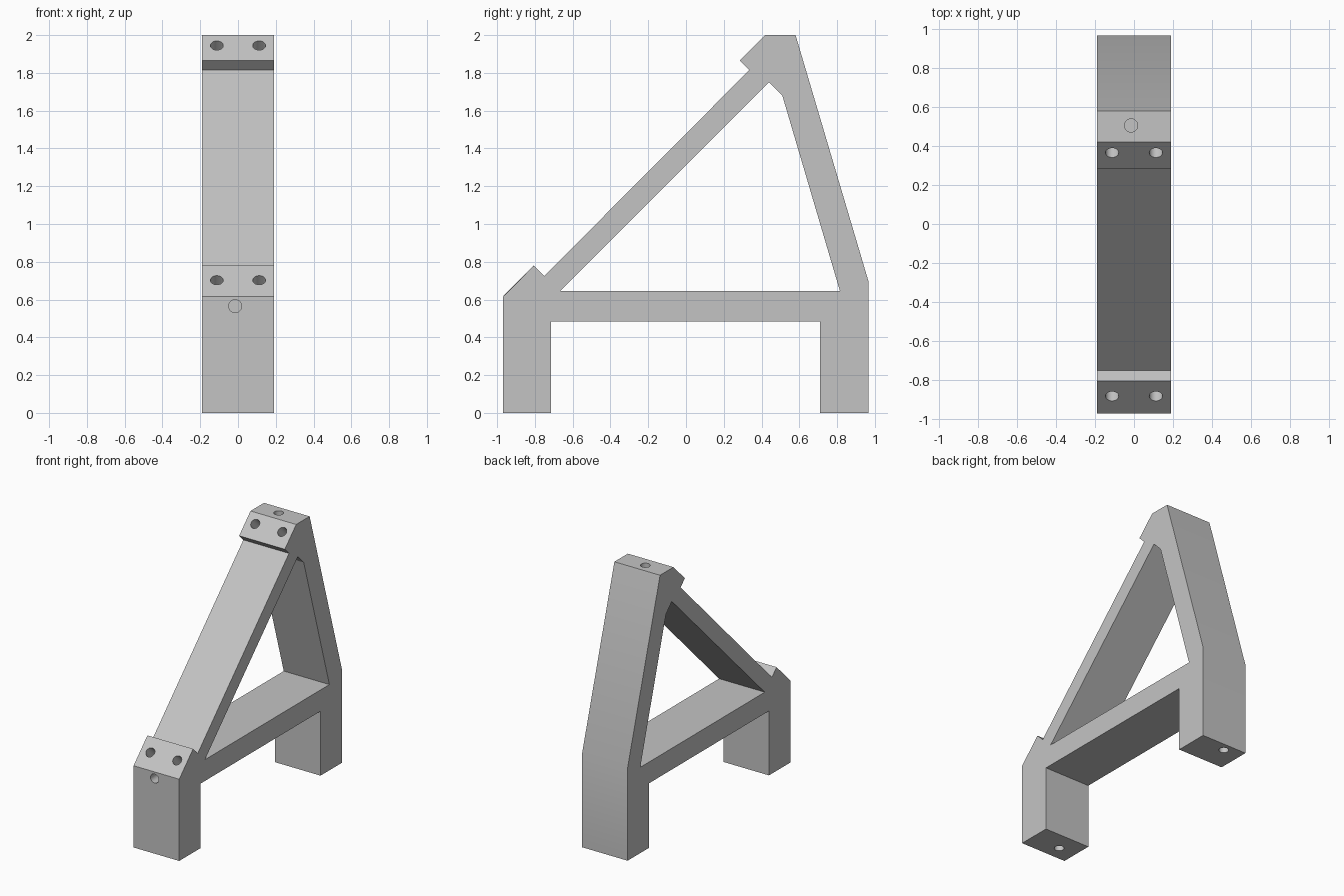
import bpy, bmesh
from mathutils import Vector

default = bpy.data.objects.get("Cube")
if default:
    bpy.data.objects.remove(default, do_unlink=True)

HALF_WIDTH = 0.19
BORE_RADIUS = 0.034

grey = bpy.data.materials.new("plain grey")
grey.use_nodes = True
grey.diffuse_color = (0.55, 0.55, 0.55, 1)
grey.node_tree.nodes["Principled BSDF"].inputs["Base Color"].default_value = (0.55, 0.55, 0.55, 1)


def extruded_profile(name, points, half):
    """Extrude a (y, z) outline along x, symmetric about x = 0."""
    bm = bmesh.new()
    face = bm.faces.new([bm.verts.new((-half, y, z)) for y, z in points])
    result = bmesh.ops.extrude_face_region(bm, geom=[face])
    moved = [v for v in result["geom"] if isinstance(v, bmesh.types.BMVert)]
    bmesh.ops.translate(bm, verts=moved, vec=(2 * half, 0, 0))
    bmesh.ops.recalc_face_normals(bm, faces=bm.faces)
    return add_object(name, bm)


def add_object(name, bm):
    mesh = bpy.data.meshes.new(name)
    bm.to_mesh(mesh)
    bm.free()
    mesh.materials.append(grey)
    obj = bpy.data.objects.new(name, mesh)
    bpy.context.collection.objects.link(obj)
    return obj


def bore(name, position, outward, depth):
    """Cylindrical cutter entering a surface at position, against outward."""
    bm = bmesh.new()
    bmesh.ops.create_cone(bm, cap_ends=True, segments=32, radius1=BORE_RADIUS,
                          radius2=BORE_RADIUS, depth=2 * depth)
    obj = add_object(name, bm)
    obj.location = position
    obj.rotation_mode = "QUATERNION"
    obj.rotation_quaternion = Vector(outward).to_track_quat("Z", "Y")
    return obj


# Frame silhouette: two legs, crossbeam, sloping strut and rear post
frame = extruded_profile("support_frame", [
    (-0.97, 0), (-0.715, 0), (-0.715, 0.485), (0.71, 0.485), (0.71, 0),
    (0.965, 0), (0.965, 0.70), (0.58, 2), (0.42, 2), (0.285, 1.865),
    (0.335, 1.815), (-0.75, 0.725), (-0.805, 0.78), (-0.97, 0.615)], HALF_WIDTH)

# Triangular window between strut, post and crossbeam
cutters = [extruded_profile("window_cutter", [
    (-0.665, 0.645), (0.815, 0.645), (0.51, 1.68), (0.44, 1.75)], 2 * HALF_WIDTH)]

# Paired bolt holes in the two sloping mounting pads
for pad, y, z in (("lower", -0.8825, 0.7025), ("upper", 0.365, 1.945)):
    for x in (-0.112, 0.112):
        cutters.append(bore(pad + "_bolt_cutter", (x, y, z), (0, -1, 1), 0.18))

# Single holes in the front, the top and the soles of the legs
cutters += [
    bore("front_hole_cutter", (-0.015, -0.97, 0.565), (0, -1, 0), 0.18),
    bore("top_hole_cutter", (-0.015, 0.505, 2), (0, 0, 1), 0.18),
    bore("front_foot_cutter", (-0.05, -0.86, 0), (0, 0, -1), 0.2),
    bore("rear_foot_cutter", (-0.05, 0.90, 0), (0, 0, -1), 0.2),
]

# Cut every opening, then discard the cutters
bpy.context.view_layer.objects.active = frame
for cutter in cutters:
    cutter.hide_render = True
    mod = frame.modifiers.new(cutter.name, "BOOLEAN")
    mod.operation = "DIFFERENCE"
    mod.solver = "EXACT"
    mod.object = cutter
    bpy.ops.object.modifier_apply(modifier=mod.name)
for cutter in cutters:
    bpy.data.objects.remove(cutter, do_unlink=True)

# Smooth bore walls, crisp frame edges
bpy.ops.object.select_all(action="DESELECT")
frame.select_set(True)
bpy.ops.object.shade_smooth_by_angle(angle=0.3)
